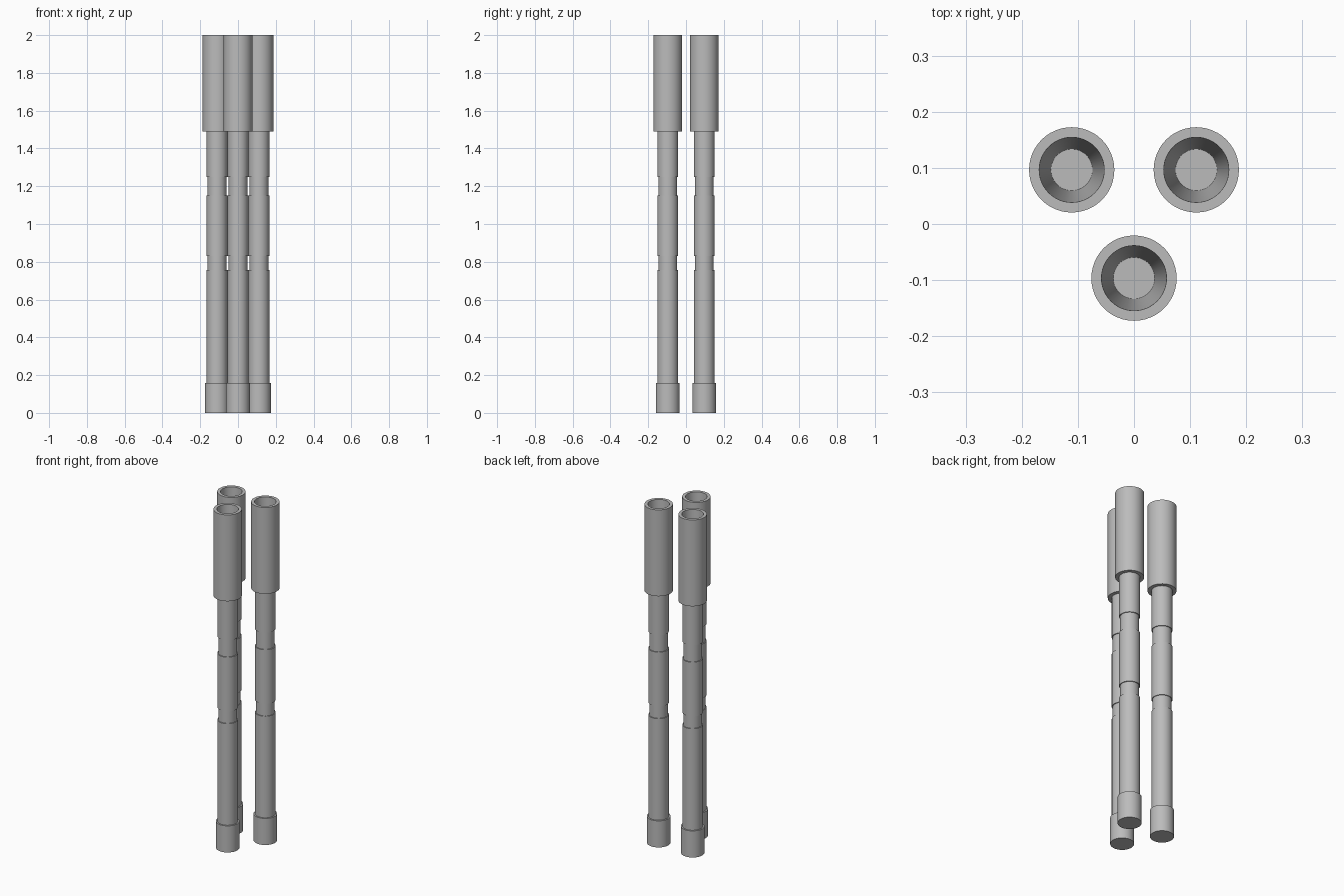
import bpy, bmesh, math

if "Cube" in bpy.data.objects:
    bpy.data.objects.remove(bpy.data.objects["Cube"])

SEG = 48

metal = bpy.data.materials.new("plain_grey")
metal.diffuse_color = (0.5, 0.5, 0.5, 1)
metal.use_nodes = True
metal.node_tree.nodes["Principled BSDF"].inputs["Base Color"].default_value = metal.diffuse_color

# (radius, height) from the centre of the closed base up to the floor of the bore
profile = [
    (0.063, 0.0), (0.063, 0.157),      # foot collar
    (0.055, 0.157), (0.055, 0.757),    # lower tube
    (0.05, 0.757), (0.05, 0.83),       # lower groove
    (0.055, 0.83), (0.055, 1.15),      # middle tube
    (0.05, 1.15), (0.05, 1.25),        # upper groove
    (0.055, 1.25), (0.055, 1.49),      # upper tube
    (0.076, 1.49), (0.076, 2.0),       # head sleeve
    (0.058, 2.0), (0.037, 1.49),       # rim and tapered bore
]


def lathe(name, x, y):
    bm = bmesh.new()
    rings = [[bm.verts.new((r * math.cos(2 * math.pi * i / SEG),
                            r * math.sin(2 * math.pi * i / SEG), z))
              for i in range(SEG)] for r, z in profile]
    for a, b in zip(rings, rings[1:]):
        for i in range(SEG):
            j = (i + 1) % SEG
            bm.faces.new((a[i], a[j], b[j], b[i]))
    bm.faces.new(rings[0][::-1])
    bm.faces.new(rings[-1])
    mesh = bpy.data.meshes.new(name)
    bm.to_mesh(mesh)
    bm.free()
    mesh.materials.append(metal)
    ob = bpy.data.objects.new(name, mesh)
    ob.location = (x, y, 0)
    bpy.context.collection.objects.link(ob)
    bpy.ops.object.select_all(action='DESELECT')
    ob.select_set(True)
    bpy.context.view_layer.objects.active = ob
    bpy.ops.object.shade_smooth_by_angle(angle=math.radians(30))


# three matching tubes in a triangle
lathe("back_left_tube", -0.111, 0.0965)
lathe("back_right_tube", 0.111, 0.0965)
lathe("front_tube", 0.0, -0.0965)
